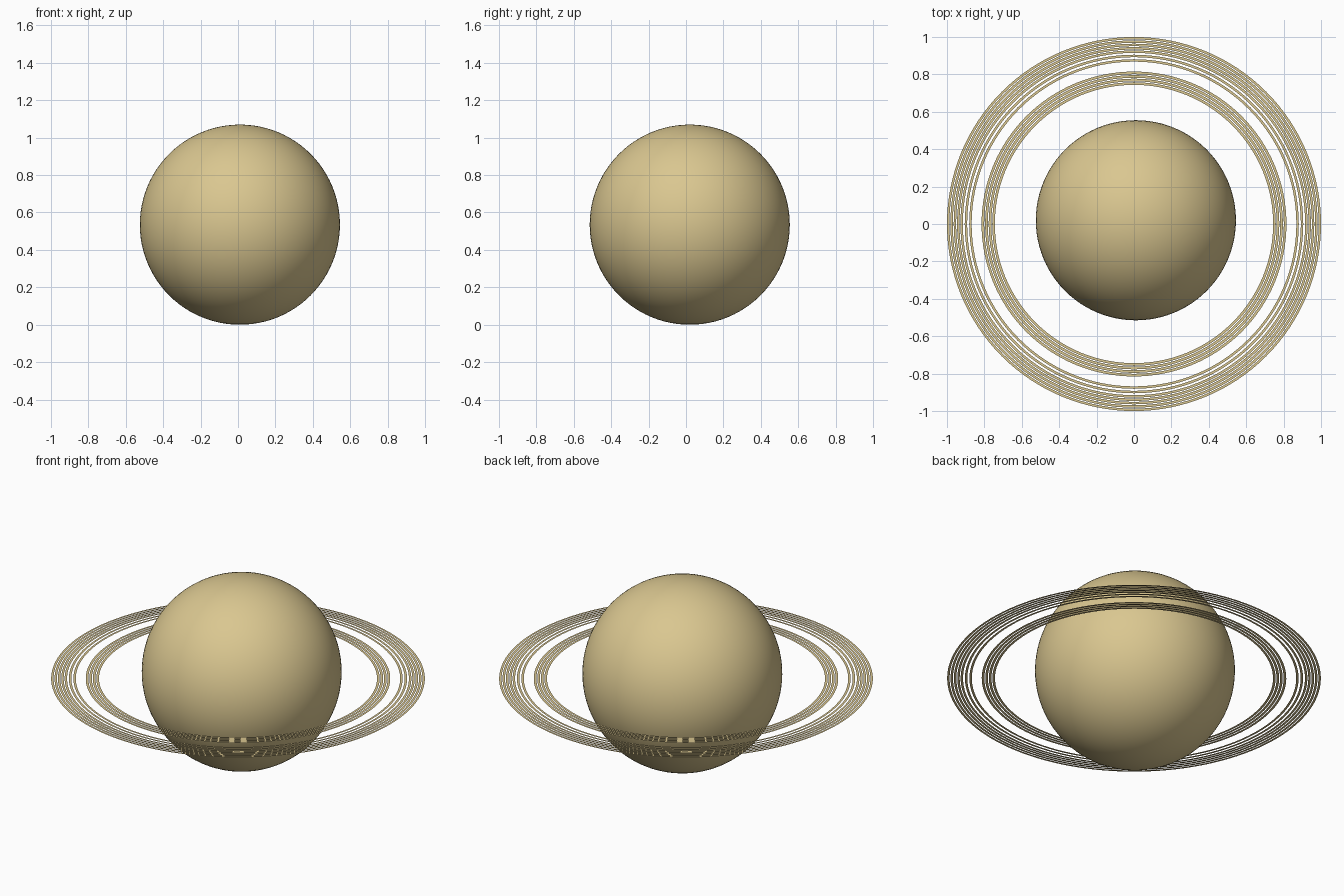
import bpy
import bmesh
from math import cos, sin, tau

cube = bpy.data.objects.get("Cube")
if cube:
    bpy.data.objects.remove(cube, do_unlink=True)


def material(name, colour):
    mat = bpy.data.materials.new(name)
    mat.use_nodes = True
    mat.diffuse_color = colour
    bsdf = mat.node_tree.nodes["Principled BSDF"]
    bsdf.inputs["Base Color"].default_value = colour
    bsdf.inputs["Roughness"].default_value = 0.7
    return mat


sand = material("pale sand", (0.70, 0.57, 0.28, 1))

# Planet globe, slightly off the ring centre
RADIUS = 0.535
bpy.ops.mesh.primitive_uv_sphere_add(segments=96, ring_count=48, radius=RADIUS,
                                     location=(0.01, 0.02, RADIUS))
globe = bpy.context.object
globe.name = "planet_globe"
globe.data.materials.append(sand)
bpy.ops.object.shade_smooth()


# Flat ring bands, each a paper-thin annulus
def ring_band(name, inner, outer, z=0.5, sides=128):
    bm = bmesh.new()
    loops = [[bm.verts.new((r * cos(tau * i / sides), r * sin(tau * i / sides), z))
              for i in range(sides)] for r in (inner, outer)]
    for i in range(sides):
        j = (i + 1) % sides
        bm.faces.new((loops[0][i], loops[1][i], loops[1][j], loops[0][j]))
    mesh = bpy.data.meshes.new(name)
    bm.to_mesh(mesh)
    bm.free()
    mesh.materials.append(sand)
    band = bpy.data.objects.new(name, mesh)
    bpy.context.collection.objects.link(band)


def ring_group(name, outer, count, width, pitch):
    for n in range(count):
        edge = outer - n * pitch
        ring_band(f"{name}_{n + 1}", edge - width, edge)


ring_group("outer_ring", 1.0, 5, 0.013, 0.018)
ring_group("middle_ring", 0.905, 2, 0.013, 0.024)
ring_group("inner_ring", 0.815, 4, 0.014, 0.019)
